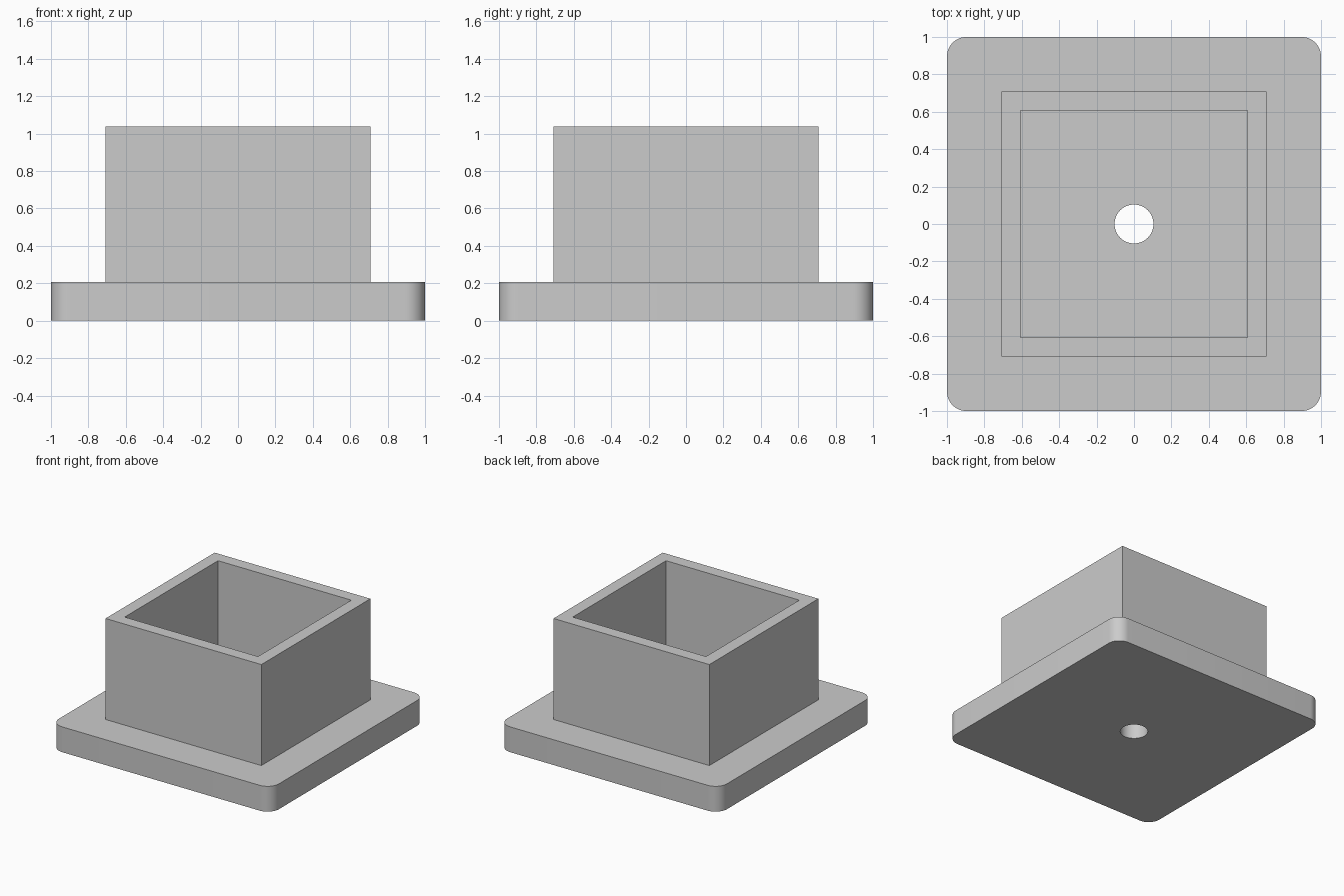
import bpy, bmesh, math
from mathutils import Matrix

FLANGE_TOP, HEIGHT = 0.208, 1.038
OUTER, INNER, RADIUS = 0.708, 0.606, 0.104

if "Cube" in bpy.data.objects:
    bpy.data.objects.remove(bpy.data.objects["Cube"], do_unlink=True)

grey = bpy.data.materials.new("light_grey")
grey.use_nodes = True
colour = (0.6, 0.6, 0.6, 1)
grey.diffuse_color = colour
for node in grey.node_tree.nodes:
    if node.type == "BSDF_PRINCIPLED":
        node.inputs["Base Color"].default_value = colour


def make_object(name, bm):
    mesh = bpy.data.meshes.new(name)
    bm.to_mesh(mesh)
    bm.free()
    mesh.materials.append(grey)
    obj = bpy.data.objects.new(name, mesh)
    bpy.context.collection.objects.link(obj)
    return obj


def box(name, half, bottom, top, corner=0):
    """Square block, with optional rounded upright edges."""
    bm = bmesh.new()
    place = Matrix.Translation((0, 0, (bottom + top) / 2))
    place = place @ Matrix.Diagonal((2 * half, 2 * half, top - bottom, 1))
    bmesh.ops.create_cube(bm, size=1, matrix=place)
    if corner:
        upright = [e for e in bm.edges
                   if abs(e.verts[0].co.z - e.verts[1].co.z) > 0.01]
        bmesh.ops.bevel(bm, geom=upright, offset=corner, segments=12,
                        profile=0.5, affect="EDGES")
    return make_object(name, bm)


def combine(body, tool, operation):
    """Apply a boolean to the body and discard the tool."""
    tool.hide_render = True
    mod = body.modifiers.new(tool.name, "BOOLEAN")
    mod.operation, mod.solver, mod.object = operation, "EXACT", tool
    bpy.context.view_layer.objects.active = body
    bpy.ops.object.modifier_apply(modifier=mod.name)
    bpy.data.objects.remove(tool, do_unlink=True)


# Rounded flange with a square socket rising from it
body = box("flanged_socket", 1, 0, FLANGE_TOP, RADIUS)
combine(body, box("socket_wall", OUTER, FLANGE_TOP / 2, HEIGHT), "UNION")
combine(body, box("socket_cavity", INNER, FLANGE_TOP, HEIGHT + 1), "DIFFERENCE")

# Round hole through the floor
bm = bmesh.new()
bmesh.ops.create_cone(bm, cap_ends=True, segments=64, radius1=RADIUS,
                      radius2=RADIUS, depth=1)
combine(body, make_object("floor_hole", bm), "DIFFERENCE")

# Smooth only the rounded corners and the hole
bpy.ops.object.select_all(action="DESELECT")
body.select_set(True)
bpy.context.view_layer.objects.active = body
bpy.ops.object.shade_smooth_by_angle(angle=math.radians(30))
